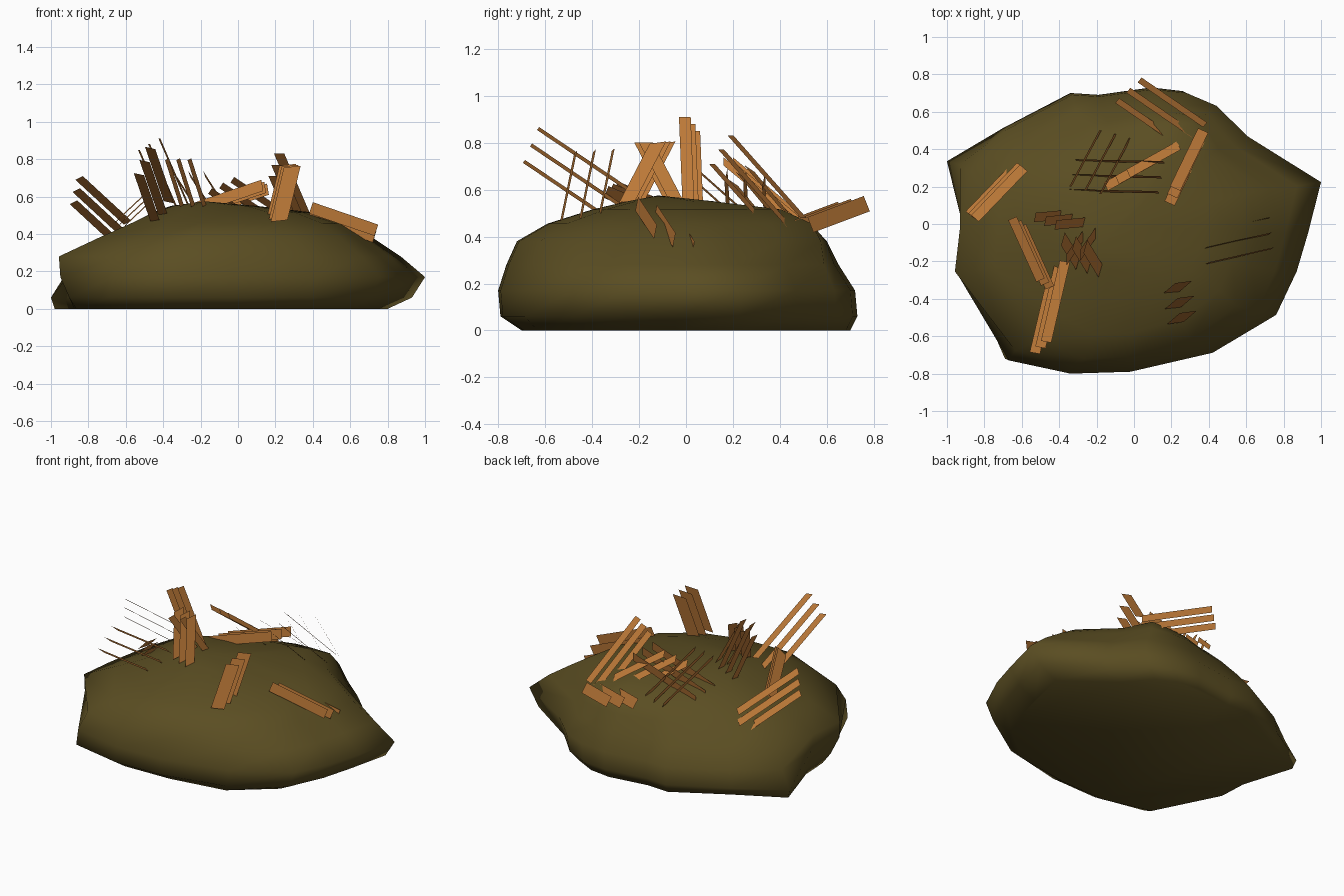
import bpy, bmesh, math
from mathutils import Vector


def material(name, rgb):
    m = bpy.data.materials.new(name)
    m.diffuse_color = (*rgb, 1)
    return m


olive = material("olive_earth", (0.103, 0.075, 0.016))
straw = material("dry_brown", (0.50, 0.19, 0.039))


def add_object(name, bm, mat):
    mesh = bpy.data.meshes.new(name)
    bm.to_mesh(mesh)
    bm.free()
    mesh.materials.append(mat)
    ob = bpy.data.objects.new(name, mesh)
    bpy.context.collection.objects.link(ob)
    return ob


# Mound: an irregular outline, rescaled on each side at every height
outline = [(1, .23), (.61, .48), (.44, .65), (.28, .72), (.1, .74), (-.19, .70),
           (-.34, .71), (-.7, .52), (-1, .34), (-.96, -.02), (-.96, -.25),
           (-.69, -.72), (-.35, -.79), (-.02, -.78), (.42, -.68), (.76, -.48),
           (.87, -.25), (.93, -.05)]
# height, left, right, front, back reach
levels = [(0, .98, .80, .70, .70), (.06, 1.0, .93, .79, .73), (.17, .97, 1.0, .80, .72),
          (.28, .95, .87, .765, .65), (.38, .76, .72, .72, .60), (.455, .60, .60, .59, .53),
          (.515, .47, .40, .40, .37), (.55, .36, .10, .25, .12)]
# local bulges and hollows: outline point -> factor per level
dents = {1: (1, 1, 1, 1, 1.03, 1.06, 1.1, 1),
         2: (1, 1, 1, 1.03, 1.09, 1.15, 1.25, 1),
         3: (1, 1, 1, 1, 1.02, 1.04, 1.08, 1),
         5: (1, 1, 1, .98, .96, .96, .96, 1),
         6: (1, 1, 1, .97, .93, .92, .92, 1),
         7: (.98, 1, 1, .95, .91, .90, .92, 1),
         8: (1, 1, .96, .92, .92, .95, .97, 1),
         9: (.93, .93, .98, 1.02, 1, 1, 1, 1),
         10: (.92, .94, 1.02, 1.05, 1.02, 1, 1, 1),
         11: (.97, 1, 1, .97, .94, .93, .95, 1),
         14: (1.05, 1.01, 1, 1, 1, 1, 1, 1)}
bm = bmesh.new()
rings = []
for k, (z, left, right, front, back) in enumerate(levels):
    ring = []
    for i, (x, y) in enumerate(outline):
        f = dents[i][k] if i in dents else 1
        ring.append(bm.verts.new((x * f * (right if x > 0 else left),
                                  y * f * (back / .74 if y > 0 else front / .79), z)))
    rings.append(ring)
n = len(outline)
for a, b in zip(rings, rings[1:]):
    for i in range(n):
        j = (i + 1) % n
        bm.faces.new((a[i], a[j], b[j], b[i]))
apex = bm.verts.new((-.18, -.12, .575))
for i in range(n):
    bm.faces.new((rings[-1][i], rings[-1][(i + 1) % n], apex))
bm.faces.new(list(reversed(rings[0])))
for f in bm.faces:
    f.smooth = True
add_object("mound", bm, olive)


# Dry grass: each tuft is a set of parallel flat blades
def tuft(name, base, tip, width, step, count=3):
    bm = bmesh.new()
    base, tip, width, step = map(Vector, (base, tip, width, step))
    for k in range(count):
        s = step * k
        w = width / 2
        bm.faces.new([bm.verts.new(p + s) for p in (base - w, base + w, tip + w, tip - w)])
    add_object(name, bm, straw)


tuft("left_tuft", (-.59, .30, .46), (-.85, .03, .70), (.04, -.035, .02), (-.015, .01, -.065))
tuft("front_left_tall_tuft", (-.37, -.20, .57), (-.47, -.63, .86), (.055, -.01, -.012), (-.03, -.03, -.07))
tuft("center_upright_tuft", (-.26, .01, .54), (-.42, -.005, .91), (.01, .05, 0), (-.055, .02, -.03))
tuft("center_front_tuft", (-.18, -.25, .55), (-.26, -.12, .80), (0.02, .07, .01), (-.06, .02, 0))
tuft("center_cross_tuft", (-.20, -.04, .55), (-.29, -.17, .80), (0, .06, 0), (-.07, -.02, 0), 2)
tuft("front_right_tuft", (.22, -.53, .47), (.29, -.47, .76), (.09, .012, .01), (-.012, .08, .005))
tuft("right_tuft", (.39, -.21, .54), (.74, -.13, .42), (.02, .012, .06), (-.01, .08, -.035))
tuft("back_flat_tuft", (-.34, .18, .50), (.13, .17, .66), (-.01, .012, .06), (.015, .08, -.01))
tuft("back_leaning_tuft", (.24, .42, .51), (-.03, .27, .69), (-.02, .045, -.03), (-.06, -.035, -.03))
tuft("back_thin_tuft", (-.18, .50, .47), (-.34, .20, .72), (-.012, 0, .035), (.08, -.02, 0))
tuft("back_right_tall_tuft", (.37, .50, .48), (.22, .19, .83), (.055, -.025, 0), (-.015, -.04, -.06))
tuft("back_right_edge_tuft", (.38, .53, .45), (.03, .77, .54), (-.021, -.026, .065), (-.06, -.055, -.012))
tuft("left_side_tuft", (-.65, .03, .47), (-.50, -.30, .61), (.045, .02, .05), (.025, -.02, -.01))
